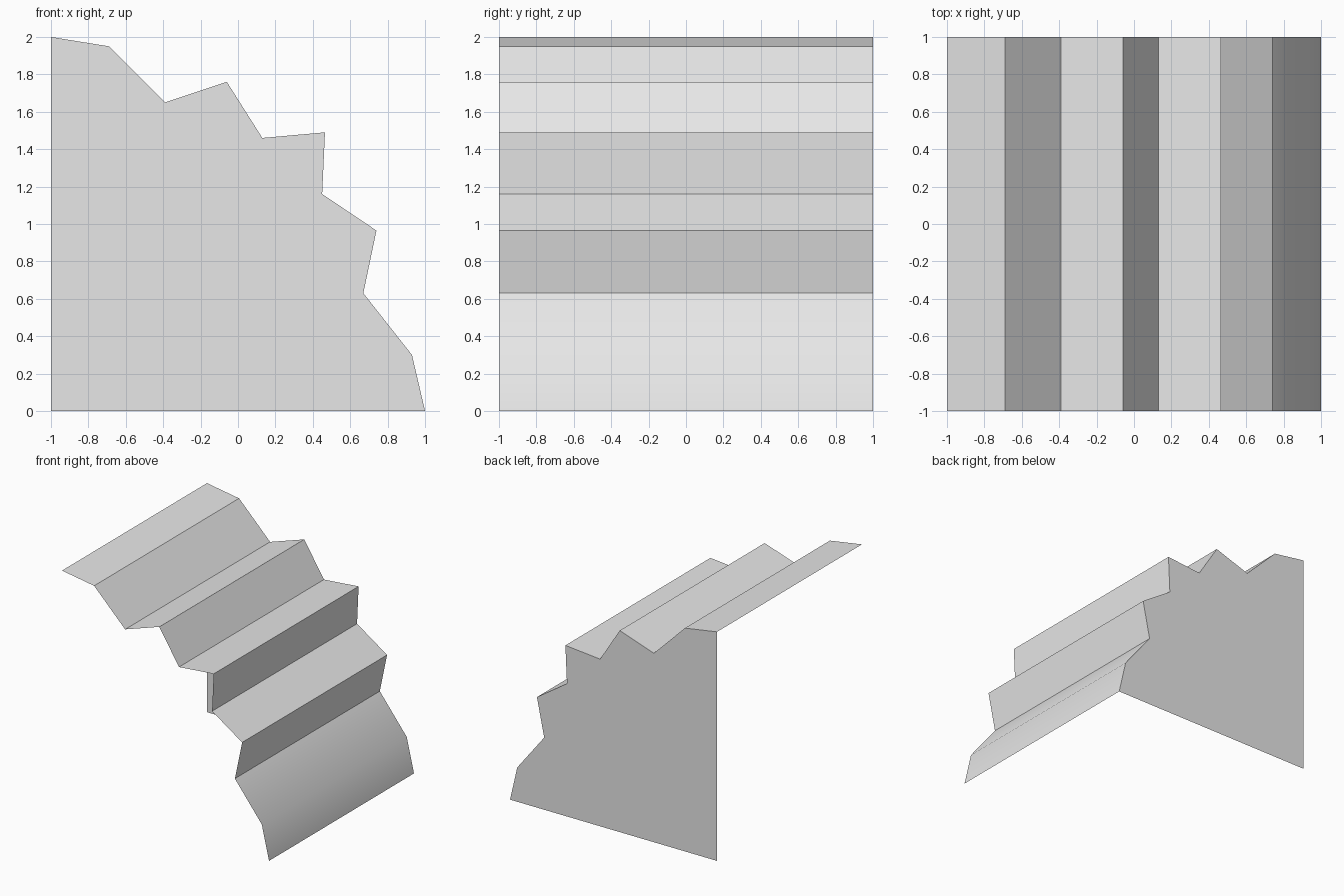
import bpy
import bmesh
import math

cube = bpy.data.objects.get("Cube")
if cube:
    bpy.data.objects.remove(cube, do_unlink=True)

GREY = (0.8, 0.8, 0.8, 1.0)
grey = bpy.data.materials.new("plain grey")
grey.use_nodes = True
grey.diffuse_color = GREY
grey.node_tree.nodes["Principled BSDF"].inputs["Base Color"].default_value = GREY

# Pleated arc in x and z, from the top edge down to the ground
PROFILE = [(-1, 2), (-0.69, 1.95), (-0.39, 1.65), (-0.06, 1.76),
           (0.13, 1.46), (0.465, 1.49), (0.45, 1.16), (0.74, 0.965),
           (0.67, 0.63), (0.93, 0.30), (1, 0)]
HALF_DEPTH = 1.0
SEGMENTS = 5


def add_object(name, bm):
    mesh = bpy.data.meshes.new(name)
    bm.to_mesh(mesh)
    bm.free()
    mesh.materials.append(grey)
    obj = bpy.data.objects.new(name, mesh)
    bpy.context.collection.objects.link(obj)
    return obj


# Open pleated sheet, swept from front to back
bm = bmesh.new()
rows = []
for i in range(SEGMENTS + 1):
    y = -HALF_DEPTH + 2 * HALF_DEPTH * i / SEGMENTS
    rows.append([bm.verts.new((x, y, z)) for x, z in PROFILE])
for front, back in zip(rows, rows[1:]):
    for k in range(len(PROFILE) - 1):
        bm.faces.new((front[k], front[k + 1], back[k + 1], back[k]))
sheet = add_object("pleated_sheet", bm)

# Smooth only the gentle bend near the ground
bpy.ops.object.select_all(action="DESELECT")
sheet.select_set(True)
bpy.context.view_layer.objects.active = sheet
bpy.ops.object.shade_smooth_by_angle(angle=math.radians(30))

# Flat wall closing the back end; the front, left and bottom stay open
bm = bmesh.new()
outline = [(-1, 0)] + PROFILE
bm.faces.new([bm.verts.new((x, HALF_DEPTH, z)) for x, z in outline])
add_object("back_wall", bm)
